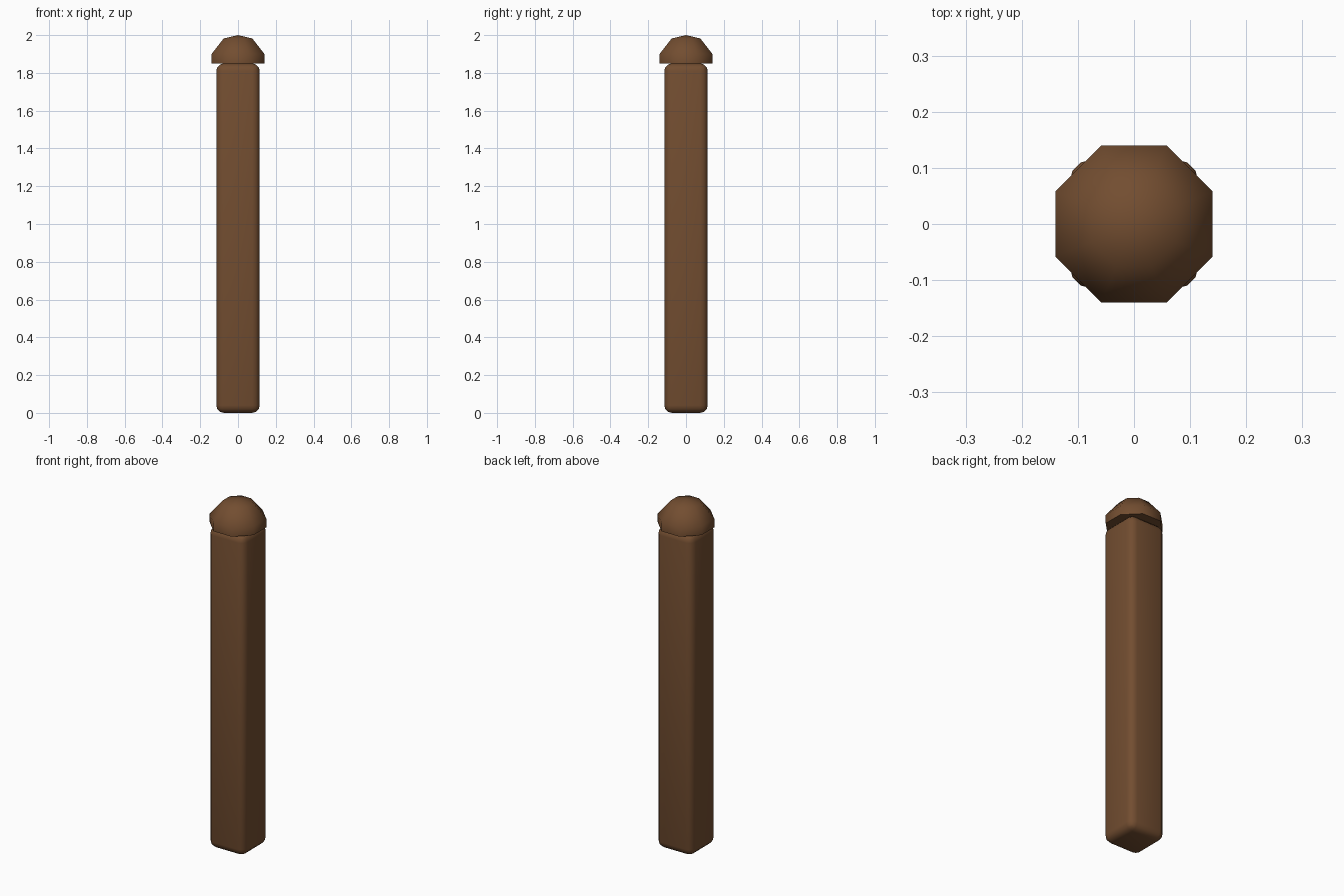
import bpy, bmesh, math

if "Cube" in bpy.data.objects:
    bpy.data.objects.remove(bpy.data.objects["Cube"])

wood = bpy.data.materials.new("brown_wood")
wood.diffuse_color = (0.17, 0.075, 0.03, 1)
wood.use_nodes = True
wood.node_tree.nodes["Principled BSDF"].inputs["Base Color"].default_value = wood.diffuse_color


def make_object(name, bm):
    bmesh.ops.recalc_face_normals(bm, faces=bm.faces)
    mesh = bpy.data.meshes.new(name)
    bm.to_mesh(mesh)
    bm.free()
    obj = bpy.data.objects.new(name, mesh)
    bpy.context.collection.objects.link(obj)
    mesh.materials.append(wood)
    bpy.ops.object.select_all(action='DESELECT')
    obj.select_set(True)
    bpy.context.view_layer.objects.active = obj
    return obj


# Square post with rounded edges
POST_W, POST_H = 0.23, 1.85
bm = bmesh.new()
bmesh.ops.create_cube(bm, size=1)
for v in bm.verts:
    v.co = (v.co.x * POST_W, v.co.y * POST_W, (v.co.z + 0.5) * POST_H)
bmesh.ops.bevel(bm, geom=bm.edges[:], offset=0.04, segments=3,
                profile=0.5, affect='EDGES')
make_object("post", bm)
bpy.ops.object.shade_smooth()

# Eight-sided domed cap: rings of (distance to flat side, height)
SIDES = 8
bm = bmesh.new()
rings = []
for flat, z in [(0.14, 1.85), (0.14, 1.90), (0.076, 1.982)]:
    r = flat / math.cos(math.pi / SIDES)
    angles = [(i + 0.5) * 2 * math.pi / SIDES for i in range(SIDES)]
    rings.append([bm.verts.new((r * math.cos(a), r * math.sin(a), z)) for a in angles])
tip = bm.verts.new((0, 0, 2.0))
for i in range(SIDES):
    j = (i + 1) % SIDES
    for low, high in zip(rings, rings[1:]):
        bm.faces.new((low[i], low[j], high[j], high[i]))
    bm.faces.new((rings[-1][i], rings[-1][j], tip))
bm.faces.new(rings[0][::-1])
make_object("cap", bm)
bpy.ops.object.shade_smooth_by_angle(angle=math.radians(60))
